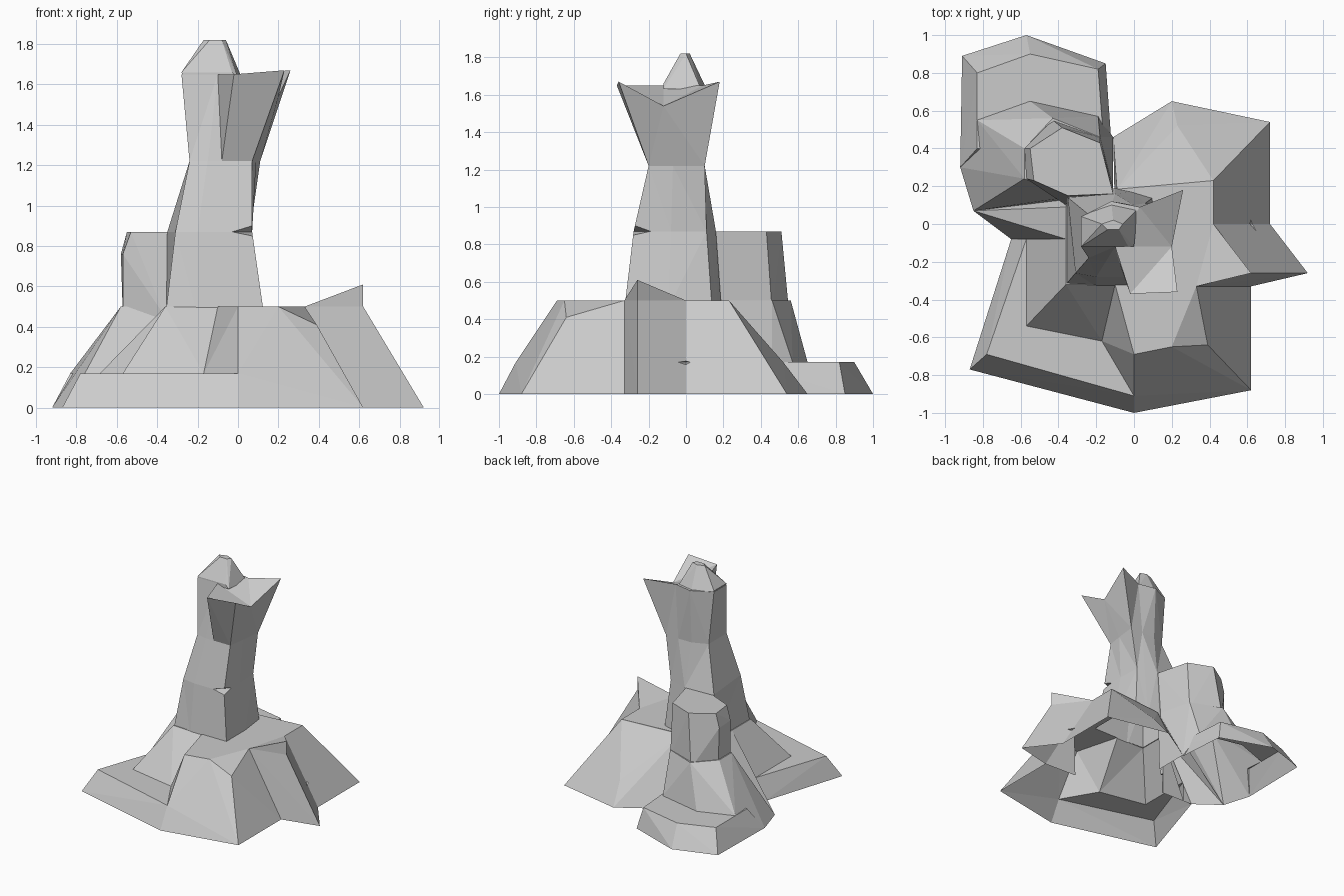
import bpy, bmesh
from mathutils import Vector

default_cube = bpy.data.objects.get("Cube")
if default_cube:
    bpy.data.objects.remove(default_cube, do_unlink=True)

# Single stone colour
stone = bpy.data.materials.new("light_grey_stone")
stone.use_nodes = True
stone_colour = (0.6, 0.6, 0.6, 1)
stone.diffuse_color = stone_colour
stone.node_tree.nodes["Principled BSDF"].inputs["Base Color"].default_value = stone_colour


def level(z, *corners):
    """Corner points that share one height."""
    return [Vector((x, y, z)) for x, y in corners]


def finish(name, bm):
    """Turn a bmesh into a named stone object."""
    bmesh.ops.recalc_face_normals(bm, faces=bm.faces[:])
    mesh = bpy.data.meshes.new(name)
    bm.to_mesh(mesh)
    bm.free()
    mesh.materials.append(stone)
    part = bpy.data.objects.new(name, mesh)
    bpy.context.scene.collection.objects.link(part)
    return part


def boulder(name, *levels):
    """Faceted convex block spanning the given levels."""
    bm = bmesh.new()
    for points in levels:
        for point in points:
            bm.verts.new(point)
    hull = bmesh.ops.convex_hull(bm, input=bm.verts[:])
    spare = {v for v in hull["geom_interior"] + hull["geom_unused"]
             if isinstance(v, bmesh.types.BMVert)}
    bmesh.ops.delete(bm, geom=list(spare), context="VERTS")
    return finish(name, bm)


def pillar(name, *rings):
    """Closed column through rings that have equal corner counts."""
    bm = bmesh.new()
    loops = [[bm.verts.new(point) for point in ring] for ring in rings]
    count = len(loops[0])
    for low, high in zip(loops, loops[1:]):
        for i in range(count):
            j = (i + 1) % count
            bm.faces.new((low[i], low[j], high[j], high[i]))
    bm.faces.new(loops[0][::-1])
    bm.faces.new(loops[-1])
    bmesh.ops.triangulate(bm, faces=bm.faces[:])
    return finish(name, bm)


def combine(target, other, operation):
    """Apply a boolean to the target and discard the operand."""
    other.hide_render = True
    modifier = target.modifiers.new(operation.lower(), "BOOLEAN")
    modifier.operation = operation
    modifier.solver = "EXACT"
    modifier.object = other
    bpy.context.view_layer.objects.active = target
    bpy.ops.object.modifier_apply(modifier=modifier.name)
    bpy.data.objects.remove(other, do_unlink=True)


# Shared heights
ground, shelf, plateau, shoulder, waist, crown = 0, .17, .5, .87, 1.22, 1.65

# Central plateau under the tower
plateau_outline = [(-.36, -.32), (-.1, -.32), (.33, -.33), (.42, 0), (.42, .23),
                   (.1, .14), (-.09, .18), (-.36, .16)]
rock = boulder("rock_formation", level(ground, *plateau_outline),
               level(plateau, *plateau_outline))

parts = []

# Front shelf and the wall rising from it
parts.append(boulder(
    "front_shelf",
    level(ground, (-.87, -.77), (0, -1), (-.65, -.08), (0, -.1)),
    level(shelf, (-.78, -.69), (0, -.91), (-.57, -.08), (0, -.1))))
parts.append(boulder(
    "front_wall",
    level(ground, (-.57, -.54), (-.17, -.62), (-.57, -.08), (0, -.2)),
    level(shelf, (-.57, -.54), (-.17, -.62), (-.57, -.08)),
    level(plateau, (-.36, -.32), (-.1, -.32), (-.36, -.08), (0, -.2))))

# Sloping gully on the side
parts.append(boulder(
    "side_gully",
    level(ground, (-.85, .07), (-.65, -.08), (-.3, -.08), (-.3, .3)),
    level(plateau, (-.36, .09), (-.36, -.08), (-.2, 0))))

# Front buttress
parts.append(boulder(
    "front_buttress",
    level(ground, (0, -1), (.62, -.88), (.62, -.33), (-.17, -.62), (-.1, -.3)),
    level(shelf, (0, -.91), (-.17, -.62)),
    level(.41, (.39, -.64)),
    level(plateau, (0, -.69), (.2, -.65), (.33, -.33), (-.1, -.32))))

# Pointed spur with a raised fin
parts.append(boulder(
    "side_spur",
    level(ground, (.92, -.26), (.62, -.33), (.72, 0), (.2, -.3), (.2, 0)),
    level(plateau, (.62, -.26), (.33, -.33), (.42, 0), (.2, -.1))))
parts.append(boulder(
    "spur_fin",
    level(.3, (.4, -.2)),
    level(.45, (.62, -.26)),
    level(plateau, (.33, -.33), (.42, 0)),
    level(.61, (.62, -.26))))

# Broad slope at the back
parts.append(boulder(
    "back_slope",
    level(ground, (.72, 0), (.72, .54), (.2, .65), (-.11, .46), (-.1, 0)),
    level(shelf, (.23, .52)),
    level(plateau, (.42, 0), (.42, .23), (.1, .14), (-.09, .18), (0, -.1))))

# Back shelf and the stump standing on it
parts.append(boulder(
    "back_shelf",
    level(ground, (-.91, .89), (-.57, 1), (-.15, .85), (-.11, .3), (-.92, .3)),
    level(shelf, (-.83, .8), (-.55, .9), (-.19, .82), (-.15, .3), (-.83, .4))))
parts.append(boulder(
    "stump_foot",
    level(ground, (-.85, .07), (-.92, .3), (-.11, .46), (-.11, .1)),
    level(shelf, (-.83, .55), (-.55, .65), (-.19, .57)),
    level(plateau, (-.58, .24), (-.58, .4), (-.43, .56), (-.18, .46),
          (-.11, .18), (-.36, .14))))
parts.append(boulder(
    "stump",
    level(.45, (-.57, .24), (-.57, .4), (-.43, .55), (-.18, .46),
          (-.11, .17), (-.36, .1)),
    level(.76, (-.58, .4), (-.57, .24)),
    level(shoulder, (-.53, .23), (-.55, .4), (-.38, .51), (-.18, .43),
          (-.11, .16), (-.35, .15))))

# Tower that narrows at the waist and flares into an uneven crown
crown_ring = level(crown, (-.28, -.12), (-.1, -.12), (-.02, -.37), (.23, -.36),
                   (.2, -.12), (.26, .18), (.03, .09), (-.12, .12), (-.28, .04))
crown_ring[3].z = crown_ring[5].z = 1.67
crown_ring[4].z = 1.54
parts.append(pillar(
    "tower",
    level(.45, (-.36, -.32), (-.2, -.33), (-.1, -.33), (.13, -.33),
          (.13, -.1), (.1, .14), (0, .17), (-.1, .19), (-.36, .16)),
    level(shoulder, (-.31, -.26), (-.2, -.28), (-.1, -.28), (.07, -.28),
          (.07, -.08), (.06, .11), (0, .13), (-.1, .16), (-.35, .14)),
    level(waist, (-.24, -.18), (-.15, -.2), (-.08, -.2), (.07, -.2),
          (.09, -.07), (.11, .1), (0, .1), (-.12, .1), (-.24, .05)),
    crown_ring))

# Small spire on the crown
parts.append(boulder(
    "spire",
    level(1.63, (-.27, -.12), (0, -.12), (.02, .08), (-.12, .11), (-.27, .04)),
    level(1.66, (-.28, -.12), (-.03, -.12), (-.28, .04)),
    level(1.82, (-.17, 0), (-.14, -.03), (-.08, -.03), (-.06, 0), (-.11, .02))))

for part in parts:
    combine(rock, part, "UNION")

# Small chips in the tower corner and the spur
tower_chip = boulder(
    "tower_chip_cutter",
    level(.84, (.09, -.31)),
    level(shoulder, (-.04, -.29), (.08, -.18)),
    level(.92, (.09, -.31)))
spur_chip = boulder(
    "spur_chip_cutter",
    level(.12, (.75, 0)),
    level(shelf, (.75, -.1), (.75, .1), (.58, 0)),
    level(.2, (.75, 0)))
for chip in (tower_chip, spur_chip):
    combine(rock, chip, "DIFFERENCE")

# Leave the underside open as a shell
bm = bmesh.new()
bm.from_mesh(rock.data)
underside = [f for f in bm.faces if all(v.co.z < .001 for v in f.verts)]
bmesh.ops.delete(bm, geom=underside, context="FACES")
bm.to_mesh(rock.data)
bm.free()
rock.data.shade_flat()
